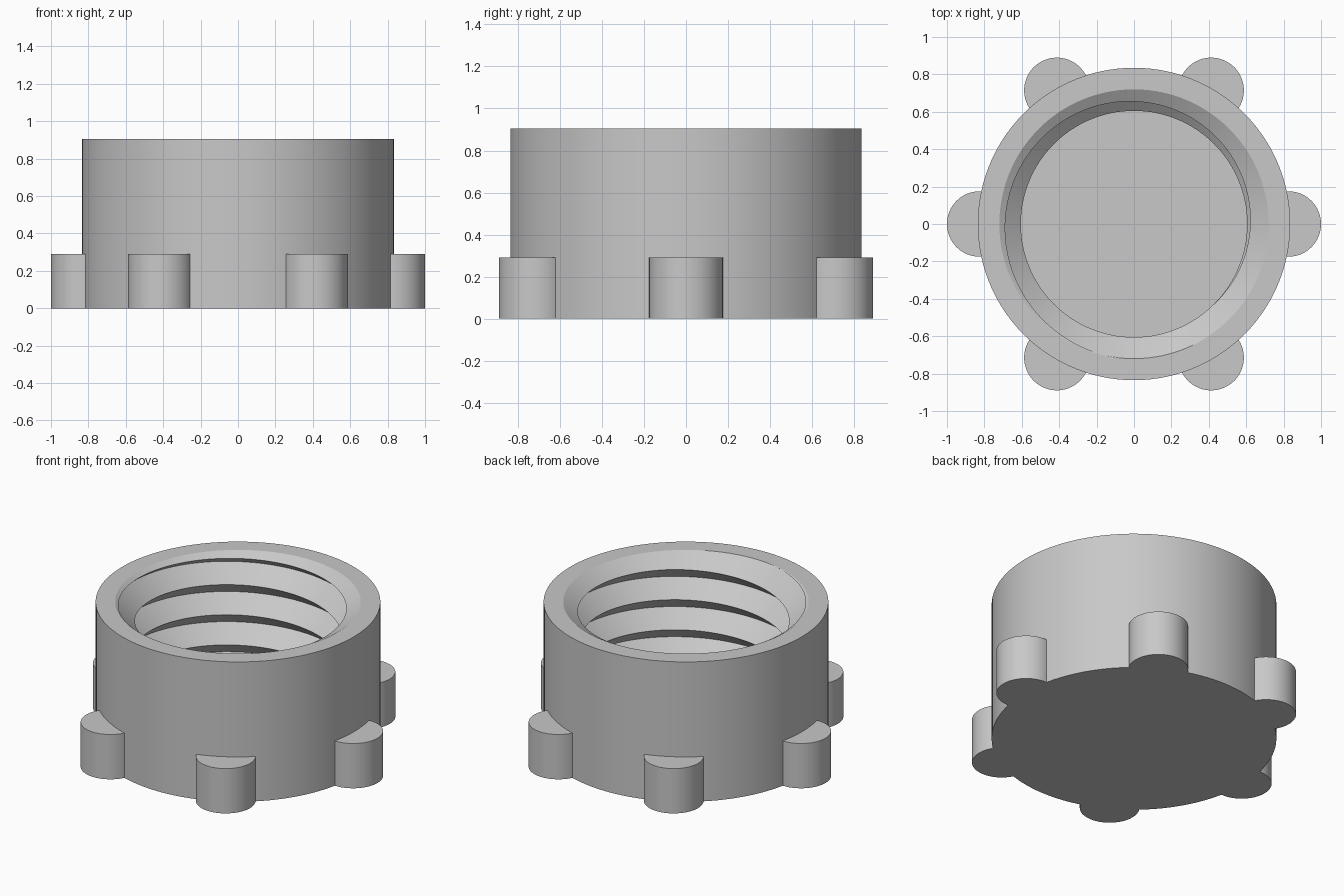
import bpy, bmesh, math

cube = bpy.data.objects.get("Cube")
if cube:
    bpy.data.objects.remove(cube, do_unlink=True)

OUTER, ROOT, CREST = 0.835, 0.72, 0.605    # wall, thread root and thread crest radii
TOP, FLOOR, LEAD_IN = 0.905, 0.115, 0.835  # rim, cavity floor, bottom of lead-in cone
PITCH, START = 0.195, math.radians(-45)
DEPTH, HALF = ROOT - CREST, PITCH / 2
SEGMENTS = 120

grey = bpy.data.materials.new("plain_grey")
grey.use_nodes = True
grey.diffuse_color = (0.58, 0.58, 0.58, 1)
grey.node_tree.nodes["Principled BSDF"].inputs["Base Color"].default_value = grey.diffuse_color


def finish(bm, name):
    bmesh.ops.remove_doubles(bm, verts=bm.verts, dist=1e-5)
    bmesh.ops.recalc_face_normals(bm, faces=bm.faces)
    mesh = bpy.data.meshes.new(name)
    bm.to_mesh(mesh)
    bm.free()
    mesh.materials.append(grey)
    obj = bpy.data.objects.new(name, mesh)
    bpy.context.collection.objects.link(obj)
    bpy.ops.object.select_all(action='DESELECT')
    obj.select_set(True)
    bpy.context.view_layer.objects.active = obj
    bpy.ops.object.shade_smooth_by_angle(angle=math.radians(30))
    return obj


def thread_point(turn, row):
    """Radius and height of one helical row: even rows are crests, odd rows are roots."""
    crest = row % 2 == 0
    z = LEAD_IN + PITCH * turn + row * HALF
    if z < FLOOR:
        phase = ((FLOOR - z) / HALF + (0 if crest else 1)) % 2
        return CREST + DEPTH * (1 - abs(1 - phase)), FLOOR
    if crest and z > LEAD_IN:
        # Crest trimmed where the lead-in cone meets the underside of the thread
        slope = (TOP - LEAD_IN) / DEPTH
        cut = min((z - LEAD_IN) / (slope + HALF / DEPTH), DEPTH)
        return CREST + cut, LEAD_IN + slope * cut
    return (CREST if crest else ROOT), min(z, TOP)


# Cap body: threaded cavity, rim, outer wall
bm = bmesh.new()
columns = []
for i in range(SEGMENTS + 1):
    turn = i / SEGMENTS
    a = START + turn * math.tau
    profile = [thread_point(turn, row) for row in range(-12, 5)]
    profile += [(ROOT, TOP), (OUTER, TOP), (OUTER, 0)]
    columns.append([bm.verts.new((r * math.cos(a), r * math.sin(a), z)) for r, z in profile])
for left, right in zip(columns, columns[1:]):
    for k in range(len(left) - 1):
        bm.faces.new((left[k], right[k], right[k + 1], left[k + 1]))
# Cavity floor and underside
for k in (0, -1):
    bm.faces.new([column[k] for column in columns[:-1]])
finish(bm, "threaded_cap")

# Grip lugs: upright half-rounds flush with the underside
LUG_RADIUS, LUG_HEIGHT, LUG_CENTRE, INSET = 0.175, 0.29, 0.825, 0.78
for n in range(6):
    bm = bmesh.new()
    ring = []
    for i in range(64):
        a = i / 64 * math.tau
        x, y = LUG_CENTRE + LUG_RADIUS * math.cos(a), LUG_RADIUS * math.sin(a)
        push = max(1, INSET / math.hypot(x, y))  # keep the lug out of the cavity
        ring.append(bm.verts.new((x * push, y * push, 0)))
    base = bm.faces.new(ring)
    top = bmesh.ops.extrude_face_region(bm, geom=[base], use_keep_orig=True)["geom"]
    for v in top:
        if isinstance(v, bmesh.types.BMVert):
            v.co.z = LUG_HEIGHT
    lug = finish(bm, f"grip_lug_{n + 1}")
    lug.rotation_euler.z = n * math.tau / 6
